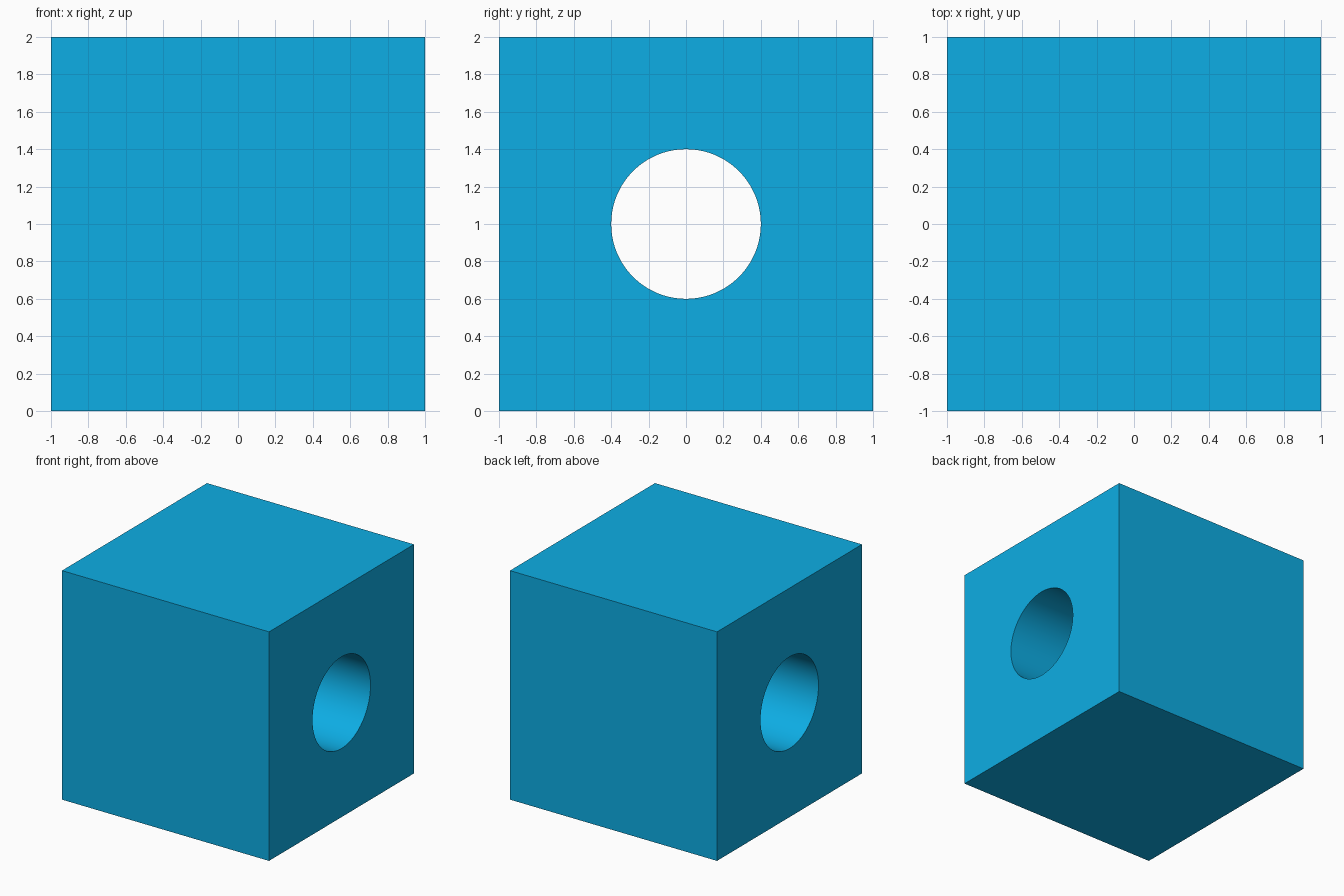
import bpy
import math

if "Cube" in bpy.data.objects:
    bpy.data.objects.remove(bpy.data.objects["Cube"])

# Cube body
bpy.ops.mesh.primitive_cube_add(size=2, location=(0, 0, 1))
block = bpy.context.object
block.name = "block"

# Round cutter running through the block along x
bpy.ops.mesh.primitive_cylinder_add(vertices=128, radius=0.4, depth=3,
                                    location=(0, 0, 1),
                                    rotation=(0, math.pi / 2, 0))
cutter = bpy.context.object
cutter.name = "bore_cutter"
cutter.hide_render = True

# Through bore
bpy.ops.object.select_all(action='DESELECT')
block.select_set(True)
bpy.context.view_layer.objects.active = block
bore = block.modifiers.new("bore", 'BOOLEAN')
bore.operation = 'DIFFERENCE'
bore.solver = 'EXACT'
bore.object = cutter
bpy.ops.object.modifier_apply(modifier=bore.name)
bpy.data.objects.remove(cutter, do_unlink=True)

# Smooth bore wall, sharp edges elsewhere
bpy.ops.object.shade_smooth_by_angle(angle=math.radians(30))

# Blue finish
blue = bpy.data.materials.new("blue")
blue.diffuse_color = (0.004, 0.42, 0.78, 1)
blue.use_nodes = True
blue.node_tree.nodes["Principled BSDF"].inputs["Base Color"].default_value = blue.diffuse_color
block.data.materials.clear()
block.data.materials.append(blue)
